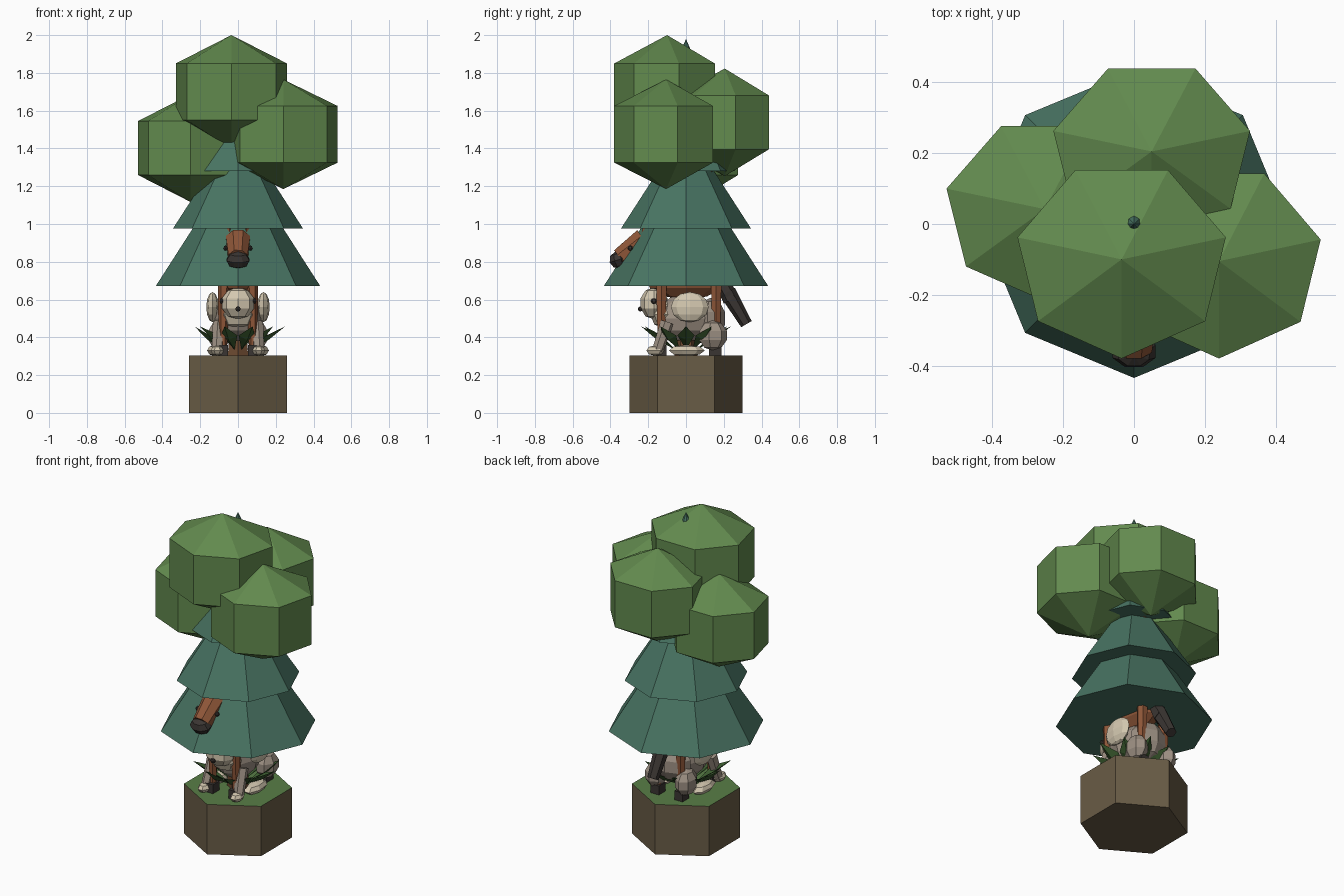
import bpy, bmesh, math
from mathutils import Vector, Matrix

if "Cube" in bpy.data.objects:
    bpy.data.objects.remove(bpy.data.objects["Cube"])


def colour(name, r, g, b):
    m = bpy.data.materials.new(name)
    lin = [((c / 255 + 0.055) / 1.055) ** 2.4 for c in (r, g, b)]
    m.diffuse_color = (*lin, 1)
    m.use_nodes = True
    m.node_tree.nodes["Principled BSDF"].inputs["Base Color"].default_value = m.diffuse_color
    return m


LEAF = colour("leaf_green", 98, 138, 78)
PINE = colour("pine_teal", 72, 115, 98)
EARTH = colour("earth_brown", 105, 92, 70)
GRASS = colour("grass_green", 88, 126, 70)
BROWN = colour("coat_brown", 142, 86, 56)
DARK = colour("charcoal", 58, 53, 50)
CREAM = colour("cream", 212, 200, 176)
TAUPE = colour("taupe", 158, 145, 132)
FERN = colour("fern_green", 58, 90, 46)
BARK = colour("bark", 112, 76, 50)


def finish(name, bm, *mats):
    bmesh.ops.recalc_face_normals(bm, faces=bm.faces)
    me = bpy.data.meshes.new(name)
    bm.to_mesh(me)
    bm.free()
    for m in mats:
        me.materials.append(m)
    ob = bpy.data.objects.new(name, me)
    bpy.context.collection.objects.link(ob)
    return ob


def limb(name, a, b, r1, r2, mat, n=6, turn=0.0):
    """Tapered prism from point a to point b."""
    a, b = Vector(a), Vector(b)
    d = b - a
    mx = (Matrix.Translation((a + b) / 2) @ d.to_track_quat('Z', 'Y').to_matrix().to_4x4()
          @ Matrix.Rotation(turn, 4, 'Z'))
    bm = bmesh.new()
    bmesh.ops.create_cone(bm, cap_ends=True, segments=n, radius1=r1, radius2=r2,
                          depth=d.length, matrix=mx)
    return finish(name, bm, mat)


def ball(name, loc, size, mat, seg=7, rings=4, turn=0.0, tilt=0.0):
    """Faceted ellipsoid with half sizes, tilted about x."""
    mx = (Matrix.Translation(loc) @ Matrix.Rotation(tilt, 4, 'X')
          @ Matrix.Diagonal((*size, 1)) @ Matrix.Rotation(turn, 4, 'Z'))
    bm = bmesh.new()
    bmesh.ops.create_uvsphere(bm, u_segments=seg, v_segments=rings, radius=1, matrix=mx)
    return finish(name, bm, mat)


def box(name, loc, size, mat):
    bm = bmesh.new()
    bmesh.ops.create_cube(bm, size=1, matrix=Matrix.Translation(loc) @ Matrix.Diagonal((*size, 1)))
    return finish(name, bm, mat)


# Hexagonal ground block, grass on the upward face
bm = bmesh.new()
bmesh.ops.create_cone(bm, cap_ends=True, segments=6, radius1=0.3, radius2=0.3, depth=0.305,
                      matrix=Matrix.Translation((0, 0, 0.1525)))
if not any(abs(v.co.x) < 0.01 for v in bm.verts):
    bmesh.ops.rotate(bm, verts=bm.verts, matrix=Matrix.Rotation(math.pi / 6, 3, 'Z'))
bm.normal_update()
for f in bm.faces:
    f.material_index = 1 if f.normal.z > 0.9 else 0
finish("ground_block", bm, EARTH, GRASS)


# Leafy crowns: seven-sided, two rings between two tips
def crown(name, x, y, z, rx, ry, ring, half):
    bm = bmesh.new()
    rings = []
    for h in (-ring, ring):
        rings.append([bm.verts.new((x + rx * math.cos(a), y + ry * math.sin(a), z + h))
                      for a in (-math.pi / 2 + k * math.tau / 7 for k in range(7))])
    low, top = bm.verts.new((x, y, z - half)), bm.verts.new((x, y, z + half))
    for k in range(7):
        j = (k + 1) % 7
        lo, hi = rings
        bm.faces.new((lo[k], lo[j], hi[j], hi[k]))
        bm.faces.new((hi[k], hi[j], top))
        bm.faces.new((lo[j], lo[k], low))
    finish(name, bm, LEAF)


for name, x, y, z, rx, ry, ring, half in (
        ("crown_top", -0.035, -0.1, 1.70, 0.302, 0.28, 0.15, 0.30),
        ("crown_right", 0.24, -0.105, 1.475, 0.295, 0.275, 0.15, 0.29),
        ("crown_back", 0.05, 0.205, 1.538, 0.285, 0.26, 0.1425, 0.285),
        ("crown_left", -0.252, 0.042, 1.402, 0.285, 0.26, 0.1425, 0.285)):
    crown(name, x, y, z, rx, ry, ring, half)
    limb(name + "_branch", (0, 0, 1.0), (x, y, z), 0.04, 0.025, BARK)
limb("trunk", (0, 0, 0.3), (0, 0, 1.3), 0.06, 0.045, BARK)

# Conifer tiers
for i, (z, r, tip) in enumerate(((0.672, 0.435, 1.35), (0.975, 0.345, 1.51),
                                 (1.28, 0.26, 1.72), (1.585, 0.17, 1.98))):
    bm = bmesh.new()
    bmesh.ops.create_cone(bm, cap_ends=True, segments=8, radius1=r, radius2=0, depth=tip - z,
                          matrix=Matrix.Translation((0, 0, (z + tip) / 2)))
    finish(f"conifer_tier_{i + 1}", bm, PINE)

# Horse: body, neck, head and tail
ball("horse_body", (0, 0.0, 0.72), (0.11, 0.22, 0.12), BROWN, 8, 6)
limb("horse_neck", (0, -0.12, 0.75), (0, -0.23, 0.92), 0.085, 0.055, BROWN)
limb("horse_head", (0, -0.22, 0.915), (0, -0.35, 0.82), 0.07, 0.055, BROWN, 8, 0.39)
ball("horse_muzzle", (0, -0.36, 0.81), (0.066, 0.05, 0.046), DARK, 8, 4, 0.39, 0.3)
limb("horse_mane", (0, -0.06, 0.8), (0, -0.19, 0.96), 0.03, 0.02, DARK, 5)
limb("horse_tail_upper", (0.0, 0.17, 0.73), (0.0, 0.24, 0.6), 0.035, 0.045, DARK)
limb("horse_tail_lower", (0.0, 0.22, 0.64), (0.0, 0.32, 0.47), 0.045, 0.032, DARK)
for s, side in ((-1, "left"), (1, "right")):
    limb(f"horse_ear_{side}", (s * 0.045, -0.225, 0.9), (s * 0.045, -0.215, 0.985),
         0.024, 0.012, BROWN, 4)
    ball(f"horse_eye_{side}", (s * 0.066, -0.295, 0.872), (0.012, 0.014, 0.014), DARK, 6, 4)
    for end, y in (("front", -0.13), ("back", 0.16)):
        limb(f"horse_leg_{end}_{side}", (s * 0.075, y, 0.68), (s * 0.08, y, 0.35),
             0.032, 0.022, BROWN)
        box(f"horse_hoof_{end}_{side}", (s * 0.08, y - 0.005, 0.332), (0.055, 0.065, 0.055), DARK)

# Small woolly animal between the horse's legs
ball("wool_body", (0, 0.0, 0.5), (0.13, 0.16, 0.13), TAUPE, 8, 6)
ball("wool_chest", (0, -0.11, 0.52), (0.1, 0.08, 0.075), CREAM, 8, 4)
ball("wool_head", (0, -0.17, 0.58), (0.09, 0.075, 0.085), CREAM, 8, 5)
ball("wool_nose", (0, -0.242, 0.55), (0.017, 0.013, 0.014), DARK, 6, 4)
ball("wool_rump", (0, 0.13, 0.5), (0.12, 0.08, 0.11), TAUPE, 7, 5)
for s, side in ((-1, "left"), (1, "right")):
    ball(f"wool_eye_{side}", (s * 0.085, -0.17, 0.592), (0.014, 0.016, 0.016), DARK, 6, 4)
    ball(f"wool_flank_{side}", (s * 0.135, 0.02, 0.56), (0.033, 0.1, 0.08), CREAM, 8, 6)
    ball(f"wool_haunch_{side}", (s * 0.1, 0.14, 0.41), (0.06, 0.08, 0.08), TAUPE, 7, 5)
    ball(f"wool_hind_foot_{side}", (s * 0.12, 0.0, 0.33), (0.045, 0.1, 0.03), CREAM, 7, 4)
    ball(f"wool_front_foot_{side}", (s * 0.11, -0.165, 0.33), (0.035, 0.05, 0.027), CREAM, 7, 4)
    limb(f"wool_front_leg_{side}", (s * 0.1, -0.1, 0.48), (s * 0.11, -0.15, 0.33),
         0.035, 0.03, TAUPE)

# Fern: a ring of kite-shaped arching blades
bm = bmesh.new()
for k in range(10):
    rot = Matrix.Rotation(k * math.tau / 10, 3, 'Z')
    reach = 0.25 if k % 2 == 0 else 0.23
    base, left, right, tip = (bm.verts.new(rot @ Vector(p)) for p in (
        (0.06, 0, 0.335), (0.15, -0.045, 0.41), (0.15, 0.045, 0.41), (reach, 0, 0.458)))
    mid = bm.verts.new(rot @ Vector((0.16, 0, 0.385)))
    for tri in ((base, right, mid), (base, mid, left), (left, mid, tip), (mid, right, tip)):
        bm.faces.new(tri)
finish("fern", bm, FERN)
